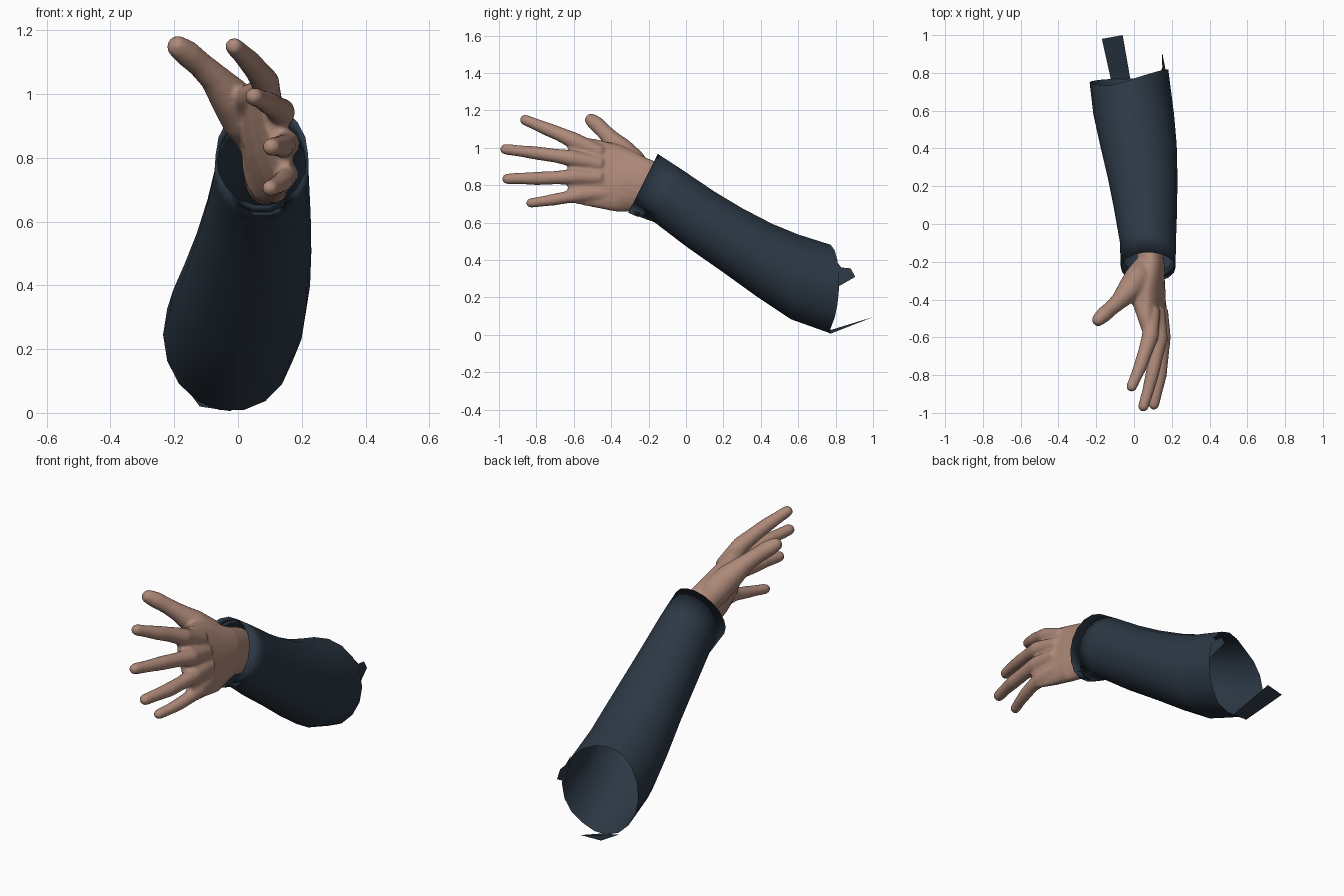
import bpy, bmesh
from math import sin, cos, pi, radians
from mathutils import Vector as V


def material(name, rgb):
    m = bpy.data.materials.new(name)
    m.diffuse_color = (*rgb, 1)
    return m


def finish(bm, name, mat):
    me = bpy.data.meshes.new(name)
    bm.to_mesh(me)
    bm.free()
    ob = bpy.data.objects.new(name, me)
    bpy.context.collection.objects.link(ob)
    me.materials.append(mat)
    for p in me.polygons:
        p.use_smooth = True
    return ob


def ellipse(c, u, w, n):
    return [c + w * cos(2 * pi * i / n) + u * sin(2 * pi * i / n) for i in range(n)]


def loft(bm, rings, caps):
    vs = [[bm.verts.new(p) for p in r] for r in rings]
    n = len(vs[0])
    faces = []
    for a, b in zip(vs, vs[1:]):
        for i in range(n):
            j = (i + 1) % n
            faces.append(bm.faces.new((a[i], a[j], b[j], b[i])))
    if caps:
        faces += [bm.faces.new(vs[0][::-1]), bm.faces.new(vs[-1])]
    bmesh.ops.recalc_face_normals(bm, faces=faces)
    return vs


def finger(bm, pts):
    """Round-ended tube through points (x, y, z, radius)."""
    p = [V(q[:3]) for q in pts]
    rad = [q[3] for q in pts]
    rings = []
    for i in range(len(p)):
        t = (p[min(i + 1, len(p) - 1)] - p[max(i - 1, 0)]).normalized()
        side = t.cross(V((1, 0, 0.3))).normalized()
        other = side.cross(t)
        rings.append(ellipse(p[i], side * rad[i], other * rad[i], 16))
    for k in (0.5, 0.8, 0.97):      # rounded tip
        s = (1 - k * k) ** 0.5
        rings.append(ellipse(p[-1] + t * rad[-1] * k, side * rad[-1] * s, other * rad[-1] * s, 16))
    loft(bm, rings, True)


skin = material("skin", (0.42, 0.25, 0.19))
navy = material("navy_cloth", (0.025, 0.04, 0.06))

# sleeve: rings given by top (y, z), bottom (y, z), left x, right x
SLEEVE = [
    (-0.15, 0.97, -0.31, 0.65, -0.07, 0.22),
    (-0.02, 0.885, -0.17, 0.60, -0.075, 0.222),
    (0.15, 0.77, 0.00, 0.47, -0.105, 0.228),
    (0.30, 0.68, 0.20, 0.33, -0.14, 0.23),
    (0.46, 0.597, 0.38, 0.20, -0.18, 0.226),
    (0.60, 0.54, 0.56, 0.08, -0.215, 0.212),
    (0.73, 0.485, 0.77, 0.005, -0.235, 0.195),
]
N = 18
rings = []
for ty, tz, by, bz, x0, x1 in SLEEVE:
    c = V(((x0 + x1) / 2, (ty + by) / 2, (tz + bz) / 2))
    u = V((0, (ty - by) / 2, (tz - bz) / 2))
    rings.append(ellipse(c, u, V(((x1 - x0) / 2, 0, 0)), N))
for i, p in enumerate(rings[-1]):   # uneven elbow end, longer on the right
    k = max(0, cos(2 * pi * i / N - radians(25)))
    p.y += 0.075 * k
    p.x -= 0.015 * k
# turned-in hem at the cuff
mid = sum(rings[0], V()) / N
hem = [mid + (p - mid) * 0.95 + V((0, 0.05, -0.03)) for p in rings[0]]
bm = bmesh.new()
loft(bm, [hem] + rings, False)
finish(bm, "sleeve", navy)

# torn scraps of cloth at the elbow
for name, pts in (
    ("sleeve_strip", [(-0.12, 0.755, 0.02), (-0.02, 0.77, 0.005), (-0.06, 1.0, 0.095), (-0.17, 0.98, 0.087)]),
    ("sleeve_point", [(0.17, 0.80, 0.25), (0.15, 0.905, 0.31), (0.148, 0.88, 0.355), (0.15, 0.83, 0.36), (0.14, 0.80, 0.40)]),
):
    bm = bmesh.new()
    bm.faces.new([bm.verts.new(p) for p in pts])
    finish(bm, name, navy)

# hand: palm loft (centre, half height vector, half thickness)
bm = bmesh.new()
PALM = [
    ((0.085, -0.06, 0.745), (0.00, 0.05, 0.095), 0.066),
    ((0.085, -0.15, 0.785), (0.00, 0.05, 0.115), 0.070),
    ((0.088, -0.24, 0.800), (0.00, 0.04, 0.142), 0.076),
    ((0.090, -0.36, 0.835), (-0.03, 0.01, 0.178), 0.072),
    ((0.100, -0.49, 0.865), (-0.035, 0.0, 0.185), 0.060),
    ((0.115, -0.59, 0.880), (-0.04, 0.0, 0.180), 0.044),
    ((0.115, -0.63, 0.890), (-0.04, 0.0, 0.140), 0.028),
]
loft(bm, [ellipse(V(c), V(u), V((w, 0, 0)), 24) for c, u, w in PALM], True)

# fingers from knuckle to tip, then the thumb
finger(bm, [(0.10, -0.45, 0.97, .04), (0.085, -0.60, 1.038, .045), (0.058, -0.68, 1.075, .038),
            (0.035, -0.75, 1.103, .036), (0.01, -0.81, 1.128, .031), (-0.012, -0.86, 1.149, .029)])
finger(bm, [(0.125, -0.45, 0.91, .04), (0.135, -0.61, 0.944, .045), (0.118, -0.70, 0.958, .037),
            (0.095, -0.80, 0.972, .036), (0.075, -0.88, 0.982, .031), (0.05, -0.965, 0.992, .029)])
finger(bm, [(0.14, -0.45, 0.84, .04), (0.152, -0.60, 0.845, .043), (0.148, -0.70, 0.840, .036),
            (0.138, -0.80, 0.836, .036), (0.122, -0.88, 0.836, .031), (0.105, -0.955, 0.834, .029)])
finger(bm, [(0.13, -0.42, 0.76, .04), (0.15, -0.57, 0.748, .041), (0.148, -0.64, 0.735, .033),
            (0.138, -0.70, 0.724, .032), (0.12, -0.77, 0.713, .028), (0.10, -0.83, 0.705, .026)])
finger(bm, [(0.06, -0.22, 0.85, .06), (0.02, -0.29, 0.925, .075), (-0.025, -0.35, 0.992, .066),
            (-0.075, -0.405, 1.052, .047), (-0.12, -0.445, 1.094, .041), (-0.16, -0.48, 1.128, .042),
            (-0.188, -0.506, 1.148, .036)])
# web between thumb and index knuckle
finger(bm, [(0.02, -0.34, 0.97, .05), (0.035, -0.42, 0.99, .042), (0.075, -0.55, 1.01, .038)])
hand = finish(bm, "hand", skin)

# merge into one smooth skin
rm = hand.modifiers.new("merge", 'REMESH')
rm.mode = 'VOXEL'
rm.voxel_size = 0.009
rm.use_smooth_shade = True
sm = hand.modifiers.new("soften", 'SMOOTH')
sm.factor = 0.5
sm.iterations = 6
